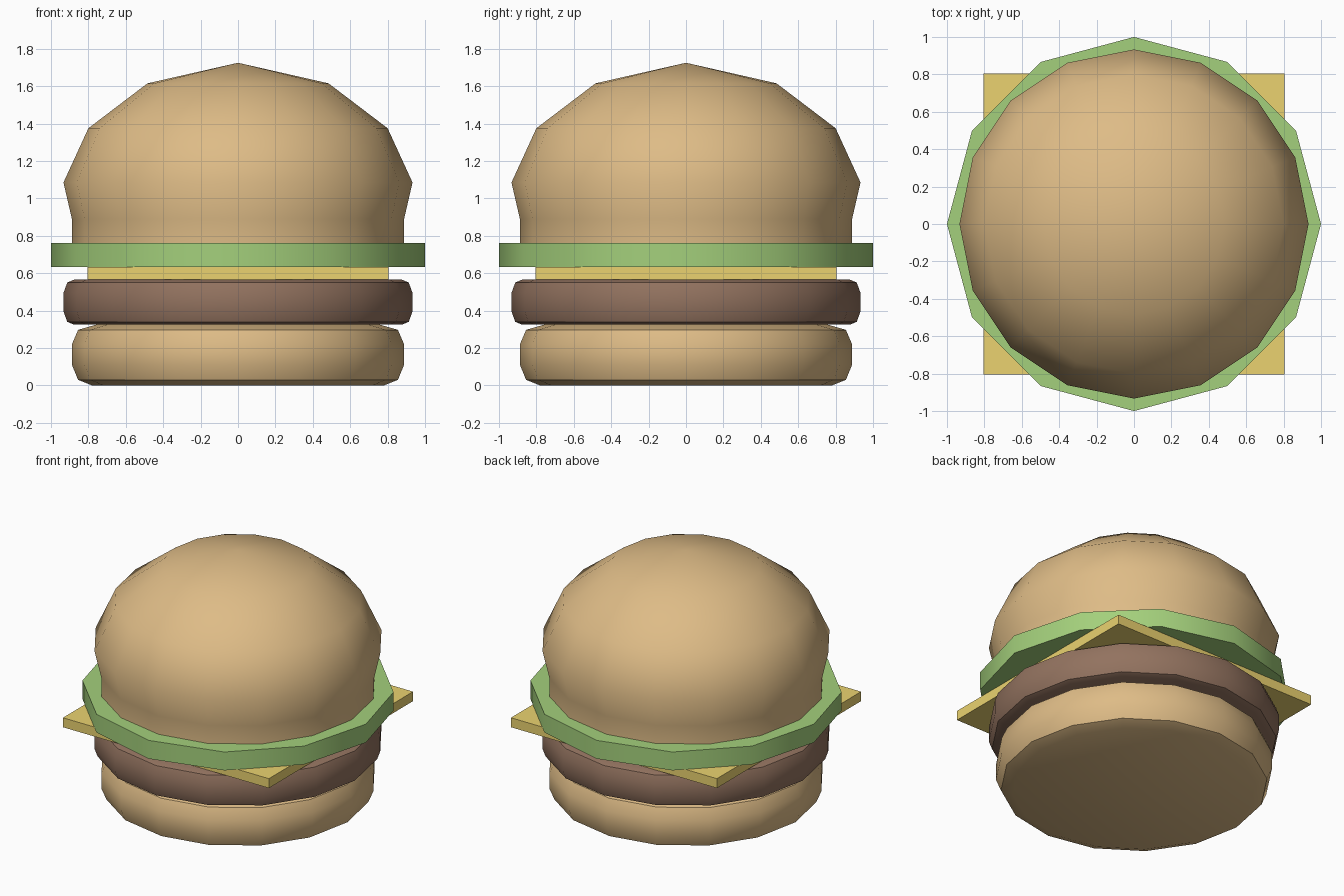
import bpy
import bmesh
import math

default = bpy.data.objects.get("Cube")
if default:
    bpy.data.objects.remove(default, do_unlink=True)


def material(name, color):
    mat = bpy.data.materials.new(name)
    mat.use_nodes = True
    mat.diffuse_color = (*color, 1)
    bsdf = mat.node_tree.nodes["Principled BSDF"]
    bsdf.inputs["Base Color"].default_value = (*color, 1)
    bsdf.inputs["Roughness"].default_value = 0.7
    return mat


def finish(name, bm, mat):
    bmesh.ops.recalc_face_normals(bm, faces=bm.faces[:])
    mesh = bpy.data.meshes.new(name)
    bm.to_mesh(mesh)
    bm.free()
    mesh.materials.append(mat)
    obj = bpy.data.objects.new(name, mesh)
    bpy.context.collection.objects.link(obj)
    bpy.ops.object.select_all(action='DESELECT')
    obj.select_set(True)
    bpy.context.view_layer.objects.active = obj
    bpy.ops.object.shade_smooth_by_angle(angle=math.radians(40))
    return obj


def lathe(name, profile, sides, mat, apex=None):
    """Turn a (radius, height) profile, listed bottom to top, into a closed solid."""
    bm = bmesh.new()
    rings = []
    for r, z in profile:
        angles = [math.tau * i / sides for i in range(sides)]
        rings.append([bm.verts.new((r * math.cos(a), r * math.sin(a), z)) for a in angles])
    for low, high in zip(rings, rings[1:]):
        for i in range(sides):
            j = (i + 1) % sides
            bm.faces.new((low[i], low[j], high[j], high[i]))
    bm.faces.new(rings[0][::-1])
    if apex is None:
        bm.faces.new(rings[-1])
    else:
        tip = bm.verts.new((0, 0, apex))
        for i in range(sides):
            bm.faces.new((rings[-1][i], rings[-1][(i + 1) % sides], tip))
    return finish(name, bm, mat)


bread = material("bread", (0.73, 0.50, 0.24))
meat = material("meat", (0.29, 0.17, 0.115))
yellow = material("cheese_yellow", (0.83, 0.65, 0.16))
green = material("leaf_green", (0.37, 0.63, 0.20))

# Bottom bun
lathe("bottom_bun", [(0.78, 0), (0.855, 0.03), (0.888, 0.11), (0.888, 0.22),
                     (0.855, 0.297), (0.74, 0.33)], 16, bread)

# Patty
lathe("patty", [(0.877, 0.325), (0.913, 0.34), (0.933, 0.395), (0.933, 0.495),
                (0.913, 0.55), (0.877, 0.565)], 16, meat)

# Square cheese slice
bm = bmesh.new()
bmesh.ops.create_cube(bm, size=1)
for v in bm.verts:
    v.co.x *= 1.61
    v.co.y *= 1.61
    v.co.z = 0.5985 + v.co.z * 0.067
finish("cheese_slice", bm, yellow)

# Lettuce
lathe("lettuce", [(1, 0.632), (1, 0.762)], 12, green)

# Domed top bun
lathe("top_bun", [(0.888, 0.755), (0.888, 0.89), (0.933, 1.085), (0.80, 1.375),
                  (0.484, 1.615)], 16, bread, apex=1.725)
